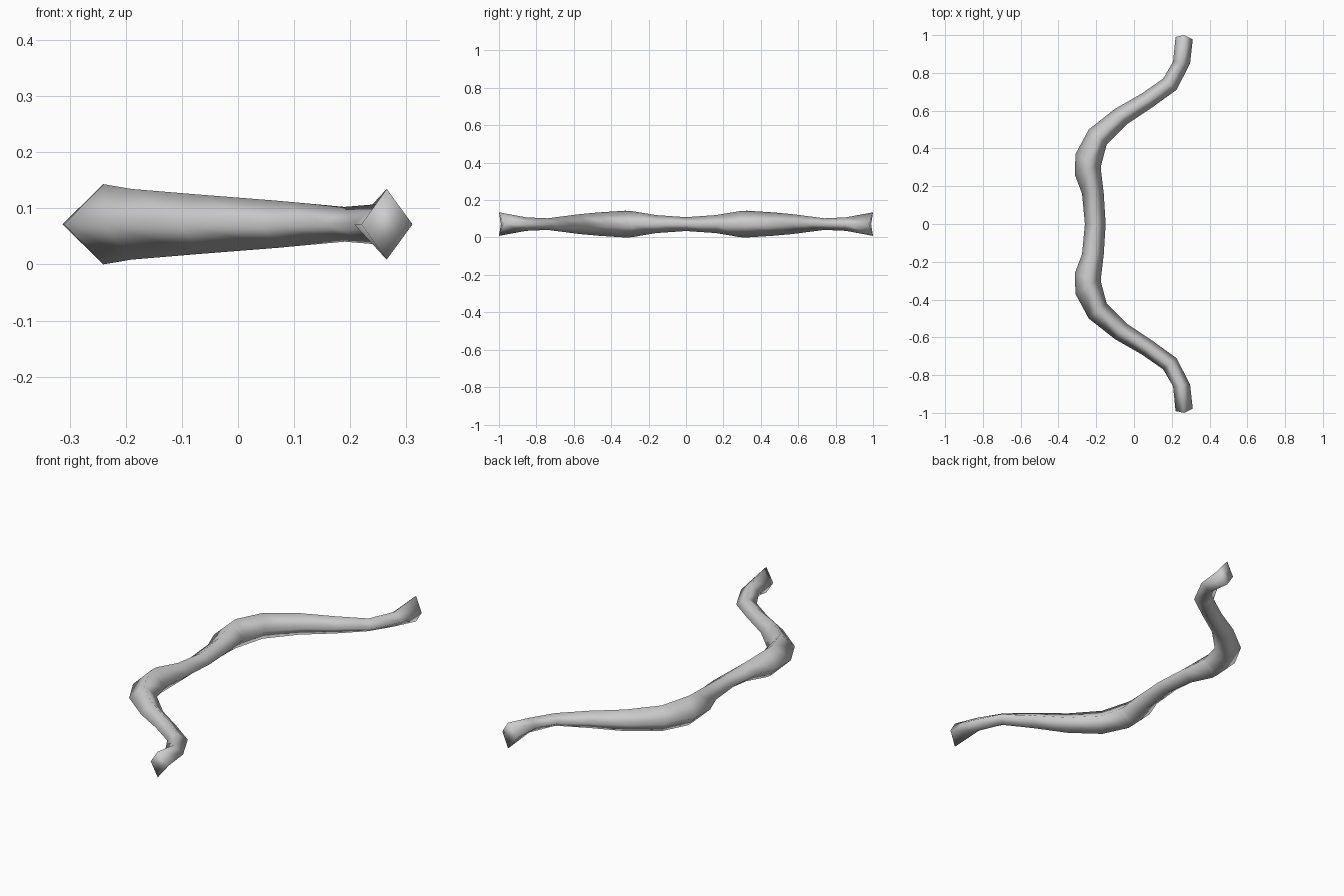
import bpy, bmesh

if "Cube" in bpy.data.objects:
    bpy.data.objects.remove(bpy.data.objects["Cube"])

MID_Z = 0.0715

# One limb from grip to tip: outer edge (x, y), inner edge (x, y),
# ridge (x, y) and ridge half-height
LIMB = [
    ((-0.260, 0.00), (-0.150, 0.00), (-0.205, 0.00), 0.037),
    ((-0.275, 0.16), (-0.160, 0.16), (-0.215, 0.16), 0.048),
    ((-0.313, 0.26), (-0.176, 0.295), (-0.240, 0.29), 0.070),
    ((-0.310, 0.37), (-0.174, 0.31), (-0.240, 0.325), 0.0715),
    ((-0.240, 0.50), (-0.145, 0.42), (-0.190, 0.46), 0.063),
    ((-0.100, 0.61), (-0.035, 0.53), (-0.070, 0.57), 0.053),
    ((0.040, 0.69), (0.100, 0.62), (0.070, 0.655), 0.042),
    ((0.155, 0.77), (0.225, 0.71), (0.190, 0.74), 0.031),
    ((0.207, 0.86), (0.297, 0.85), (0.250, 0.855), 0.036),
    ((0.220, 0.99), (0.311, 0.978), (0.265, 1.00), 0.063),
]


def ring(bm, station, side):
    """Four-sided diamond section of the stave."""
    (ox, oy), (ix, iy), (rx, ry), h = station
    pts = [(ox, oy, 0), (rx, ry, h), (ix, iy, 0), (rx, ry, -h)]
    return [bm.verts.new((x, side * y, MID_Z + z)) for x, y, z in pts]


bm = bmesh.new()
rings = [ring(bm, s, -1) for s in reversed(LIMB[1:])]
rings += [ring(bm, s, 1) for s in LIMB]

# Skin between neighbouring sections
for a, b in zip(rings, rings[1:]):
    for i in range(4):
        j = (i + 1) % 4
        bm.faces.new((a[i], a[j], b[j], b[i]))

# Tip caps
bm.faces.new(rings[0])
bm.faces.new(rings[-1])
bmesh.ops.recalc_face_normals(bm, faces=bm.faces[:])
for f in bm.faces:
    f.smooth = True

mesh = bpy.data.meshes.new("bow_stave")
bm.to_mesh(mesh)
bm.free()

# Plain grey finish
grey = bpy.data.materials.new("light_grey")
grey.diffuse_color = (0.6, 0.6, 0.6, 1)
grey.use_nodes = True
grey.node_tree.nodes["Principled BSDF"].inputs["Base Color"].default_value = grey.diffuse_color
mesh.materials.append(grey)

bow = bpy.data.objects.new("bow_stave", mesh)
bpy.context.collection.objects.link(bow)
